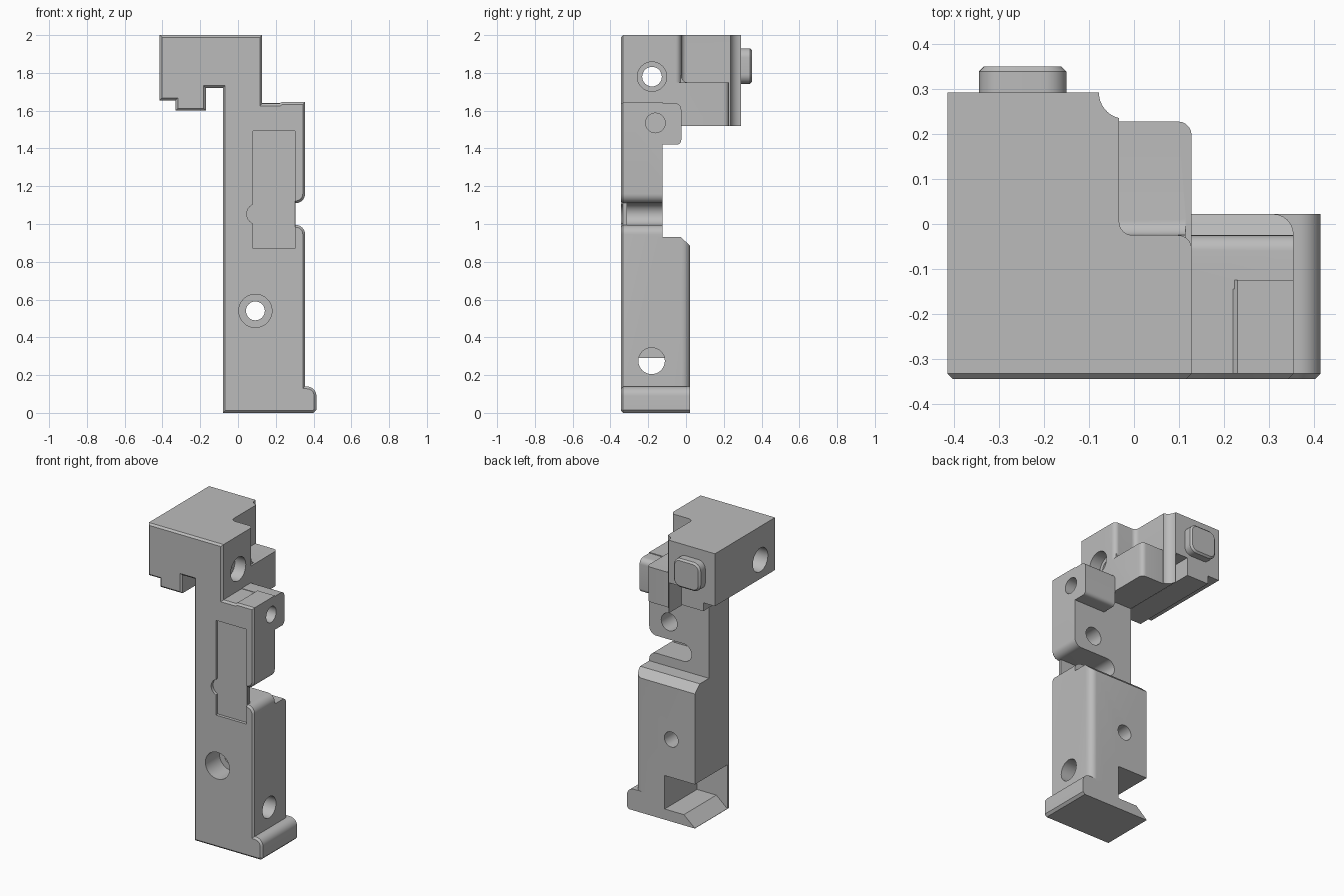
import bpy, bmesh
from math import cos, sin, radians

default = bpy.data.objects.get("Cube")
if default:
    bpy.data.objects.remove(default, do_unlink=True)

grey = bpy.data.materials.new("plain grey")
grey.use_nodes = True
COLOUR = (0.5, 0.5, 0.5, 1)
grey.diffuse_color = COLOUR
grey.node_tree.nodes["Principled BSDF"].inputs["Base Color"].default_value = COLOUR

FRONT, BACK, MID = -0.345, 0.022, -0.125
LEFT, RIGHT = -0.08, 0.355


def arc(cx, cy, r, start, end, steps=8):
    angles = [radians(start + (end - start) * i / steps) for i in range(steps + 1)]
    return [(cx + r * cos(a), cy + r * sin(a)) for a in angles]


def prism(name, pts, axis, lo, hi, bevel=None, width=0.012, segments=1):
    """Extrude an outline along an axis; bevel the edges whose ends both pass a rule."""
    place = {"x": lambda u, v, a: (a, u, v),
             "y": lambda u, v, a: (u, a, v),
             "z": lambda u, v, a: (u, v, a)}[axis]
    bm = bmesh.new()
    rings = [[bm.verts.new(place(u, v, a)) for u, v in pts] for a in (lo, hi)]
    bm.faces.new(rings[0])
    bm.faces.new(rings[1][::-1])
    n = len(pts)
    for i in range(n):
        j = (i + 1) % n
        bm.faces.new((rings[0][j], rings[0][i], rings[1][i], rings[1][j]))
    bmesh.ops.recalc_face_normals(bm, faces=bm.faces)
    if bevel:
        edges = [e for e in bm.edges if all(bevel(v.co) for v in e.verts)]
        bmesh.ops.bevel(bm, geom=edges, offset=width, segments=segments,
                        profile=0.5, affect='EDGES')
    mesh = bpy.data.meshes.new(name)
    bm.to_mesh(mesh)
    bm.free()
    mesh.materials.append(grey)
    obj = bpy.data.objects.new(name, mesh)
    bpy.context.collection.objects.link(obj)
    return obj


def rect(u0, u1, v0, v1):
    return [(u0, v0), (u1, v0), (u1, v1), (u0, v1)]


def rounded(u0, u1, v0, v1, r):
    return (arc(u1 - r, v1 - r, r, 0, 90) + arc(u0 + r, v1 - r, r, 90, 180)
            + arc(u0 + r, v0 + r, r, 180, 270) + arc(u1 - r, v0 + r, r, 270, 360))


def hole(axis, u, v, r, lo, hi):
    return prism("hole_cutter", arc(u, v, r, 0, 348.75, 31), axis, lo, hi)


def combine(target, parts, operation):
    """Merge or cut with each part in turn, then drop the part."""
    bpy.context.view_layer.objects.active = target
    for part in parts:
        part.hide_render = True
        mod = target.modifiers.new("combine", 'BOOLEAN')
        mod.operation, mod.object, mod.solver = operation, part, 'EXACT'
        bpy.ops.object.modifier_apply(modifier=mod.name)
        bpy.data.objects.remove(part, do_unlink=True)


# Front slab: column, overhanging head and foot in one chamfered outline
head_under = [(-0.415, 1.655), (-0.33, 1.655), (-0.33, 1.6), (-0.17, 1.6), (-0.17, 1.72)]
foot_edge = [(0.4, 0), (0.415, 0.015)] + arc(0.365, 0.09, 0.05, 0, 90) + [(RIGHT, 0.14)]
outline = ([(LEFT, 0)] + foot_edge
           + arc(0.305, 0.945, 0.05, 0, 90) + arc(0.305, 1.16, 0.05, 270, 360)
           + [(RIGHT, 1.645), (0.23, 1.645), (0.22, 1.637), (0.128, 1.637), (0.128, 2), (-0.415, 2)]
           + head_under + [(LEFT, 1.72)])
body = prism("bracket_body", outline, "y", FRONT, MID, lambda c: c.y < FRONT + 0.001)

# Overhanging head continued to the back
head = prism("head", head_under + [(-0.05, 1.72), (-0.05, 2), (-0.415, 2)],
             "y", MID - 0.02, 0.292)
# trim the inner overlap so the concave corner stays open
head_trim = prism("head_trim", rect(LEFT, 0.1, 1.5, 2.1), "y", MID - 0.1, 0.4)
combine(head, [head_trim], 'DIFFERENCE')

# Full-height rear of the head, with its hollow rounded corner
rear = prism("head_rear",
             [(LEFT, MID - 0.02), (0.128, MID - 0.02)] + arc(0.098, -0.055, 0.03, 0, 90)
             + arc(-0.003, 0.005, 0.03, 270, 180) + [(-0.033, 0.235)]
             + arc(-0.02, 0.292, 0.058, 257, 180) + [(LEFT, 0.292)], "z", 1.52, 2)
# Lower step beside it, with rounded outer edges
step = prism("head_step", rect(-0.06, 0.128, -0.1, 0.228) , "z", 1.52, 1.75,
             lambda c: c.x > 0.12 and c.y > 0.2, 0.03, 5)
# fillet between the step and the wall in front of it
fillet = prism("step_fillet", [(-0.06, 1.73), (-0.06, 1.785)]
               + arc(0.01, 1.785, 0.035, 180, 270) + [(0.0, 1.73)], "x", -0.05, 0.115)

# Thick lower column with chamfered top and rounded back corner
lower = prism("lower_column",
              [(MID - 0.02, 0), (BACK, 0), (BACK, 0.885), (-0.03, 0.932), (MID - 0.02, 0.932)],
              "x", LEFT, RIGHT,
              lambda c: c.x > 0.3 and c.y > 0 and c.z > -1, 0.045, 6)
foot = prism("foot", [(LEFT, 0)] + foot_edge + [(LEFT, 0.14)], "y", MID - 0.02, BACK)
# Shoulder block
shoulder = prism("shoulder", [(MID - 0.02, 1.42)] + arc(-0.05, 1.445, 0.025, 270, 360)
                 + arc(-0.06, 1.605, 0.035, 0, 90) + [(MID - 0.02, 1.64)], "x", 0.128, RIGHT)
combine(body, [head, rear, step, fillet, lower, foot, shoulder], 'UNION')

# Cuts: front pocket with round bulge, rear slot, notch and bottom side cavity
cutters = [
    prism("pocket_cutter", rect(0.08, 0.302, 0.87, 1.493), "y", -0.4, -0.325),
    hole("y", 0.1, 1.053, 0.054, -0.4, -0.325),
    prism("slot_cutter", arc(0.105, 1.0525, 0.0575, 90, 270, 14)
          + [(0.5, 0.995), (0.5, 1.11)], "y", -0.312, -0.1),
    prism("cavity_cutter", [(LEFT - 0.02, -0.015), (0.0, 0.07), (0.14, 0.07),
                            (0.14, 0.29), (LEFT - 0.02, 0.29)], "y", -0.315, 0.1),
    # head cross hole with wide ends
    hole("x", -0.18, 1.78, 0.052, -0.5, 0.3),
    hole("x", -0.18, 1.78, 0.078, 0.05, 0.3),
    hole("x", -0.18, 1.78, 0.078, -0.5, -0.3),
    # front screw hole and its wide mouth
    hole("y", 0.092, 0.54, 0.05, -0.5, 0.2),
    hole("y", 0.092, 0.54, 0.088, -0.5, -0.2),
    # shoulder, foot and rear blind holes
    hole("x", -0.162, 1.535, 0.052, 0.2, 0.5),
    hole("x", -0.182, 0.275, 0.07, 0.1, 0.5),
    hole("y", 0.21, 1.225, 0.058, -0.3, -0.1),
]
combine(body, cutters, 'DIFFERENCE')

# Rounded peg on the back of the head
peg = prism("back_peg", rounded(-0.345, -0.15, 1.742, 1.93, 0.05), "y", 0.28, 0.35,
            lambda c: c.y > 0.34, 0.011)

for obj in (body, peg):
    bpy.ops.object.select_all(action='DESELECT')
    obj.select_set(True)
    bpy.context.view_layer.objects.active = obj
    bpy.ops.object.shade_smooth_by_angle(angle=radians(30))
